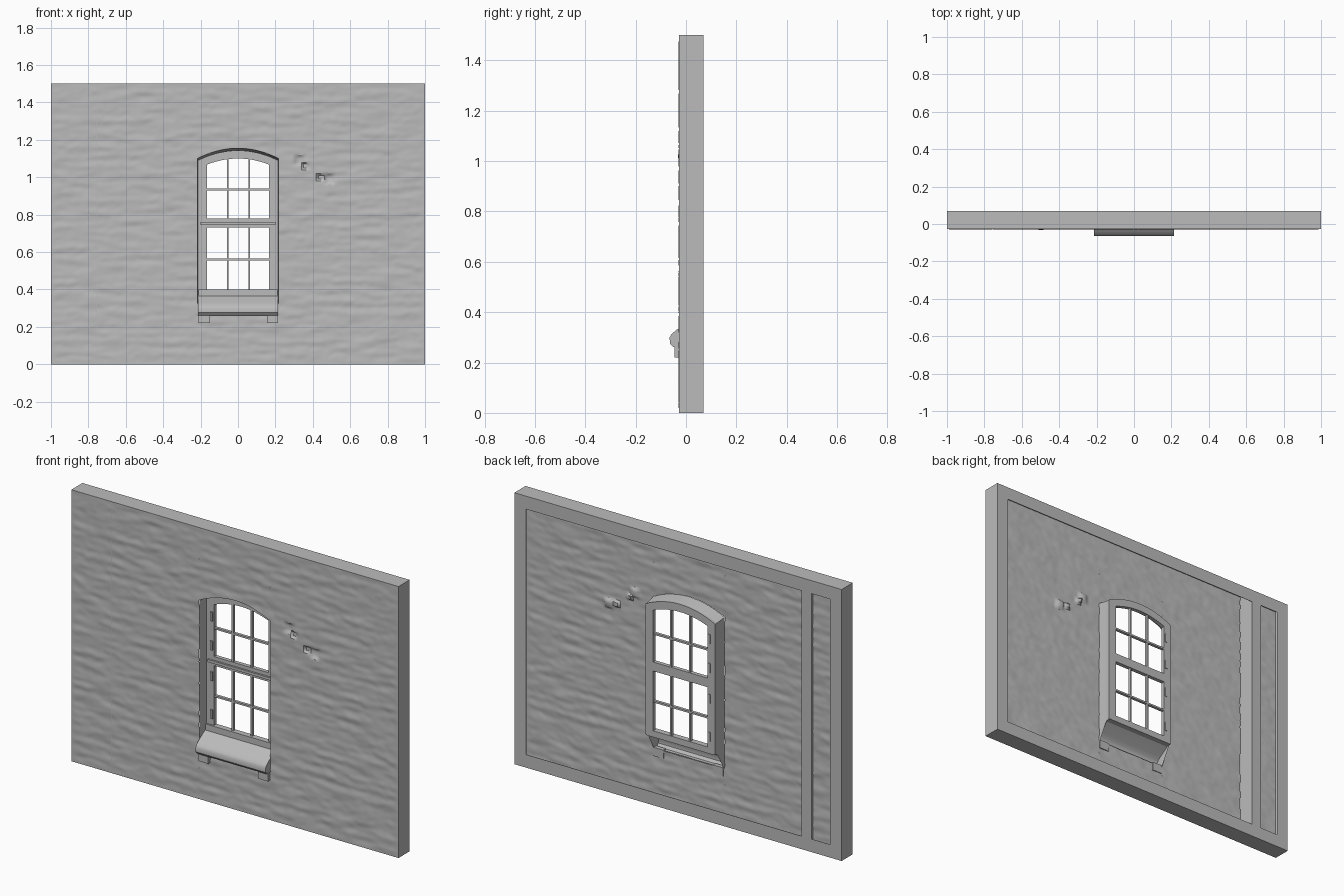
import bpy, bmesh
from mathutils import Vector, noise

cube = bpy.data.objects.get("Cube")
if cube:
    bpy.data.objects.remove(cube, do_unlink=True)

stone = bpy.data.materials.new("stone_grey")
stone.use_nodes = True
GREY = (0.5, 0.5, 0.5, 1)
stone.diffuse_color = GREY
stone.node_tree.nodes["Principled BSDF"].inputs["Base Color"].default_value = GREY

FRONT, BACK = -0.027, 0.07
HALF, TOP = 1.0, 1.5
OPEN_X, OPEN_Z = 0.217, 0.265
SEAM = -0.755


def finish(name, bm, smooth=False):
    bmesh.ops.remove_doubles(bm, verts=bm.verts, dist=0.00005)
    mesh = bpy.data.meshes.new(name)
    bm.to_mesh(mesh)
    bm.free()
    mesh.materials.append(stone)
    obj = bpy.data.objects.new(name, mesh)
    bpy.context.collection.objects.link(obj)
    if smooth:
        bpy.ops.object.select_all(action="DESELECT")
        obj.select_set(True)
        bpy.context.view_layer.objects.active = obj
        bpy.ops.object.shade_smooth_by_angle(angle=0.6)
    return obj


def span(x0, x1, n):
    return [x0 + (x1 - x0) * i / n for i in range(n + 1)]


def strip_solid(name, x0, x1, low, high, y0, y1, n=1):
    """Solid between two height functions, with depth y0 to y1."""
    bm = bmesh.new()
    rings = []
    for x in span(x0, x1, n):
        a, b = low(x), high(x)
        rings.append([bm.verts.new(p) for p in
                      ((x, y0, a), (x, y0, b), (x, y1, b), (x, y1, a))])
    for r, s in zip(rings, rings[1:]):
        for k in range(4):
            m = (k + 1) % 4
            bm.faces.new((r[k], r[m], s[m], s[k]))
    bm.faces.new(rings[0])
    bm.faces.new(rings[-1])
    bmesh.ops.recalc_face_normals(bm, faces=bm.faces)
    return finish(name, bm)


def box(name, x0, x1, z0, z1, y0, y1):
    return strip_solid(name, x0, x1, lambda x: z0, lambda x: z1, y0, y1)


def opening_arch(x):
    return 1.155 - 0.055 * (x / OPEN_X) ** 2


def frame_arch(x):
    return opening_arch(x) - 0.012


def glass_arch(x):
    return 1.1 - 0.033 * (x / 0.167) ** 2


# Weathered masonry relief, with chipped patches beside the window
CHIPS = [(0.33, 1.09, 0.03), (0.36, 1.06, 0.02), (0.44, 1.0, 0.02),
         (0.49, 0.99, 0.03)]


def relief(x, z):
    edge = min(HALF - abs(x), z, TOP - z)
    fade = max(0, min(1, edge / 0.03))
    courses = noise.noise(Vector((x * 7, 0, z * 28))) * 0.004
    grain = noise.noise(Vector((x * 25, 3, z * 40))) * 0.0015
    y = FRONT + (courses + grain) * fade
    for cx, cz, r in CHIPS:
        d = max(abs(x - cx), abs(z - cz))
        y += 0.012 * min(1, 2 * max(0, 1 - d / r))
    return y


def wall_patch(bm, x0, x1, low, high, nx, nz):
    cols = [[bm.verts.new((x, relief(x, z), z)) for z in span(low(x), high(x), nz)]
            for x in span(x0, x1, nx)]
    for a, b in zip(cols, cols[1:]):
        for k in range(nz):
            bm.faces.new((a[k], b[k], b[k + 1], a[k + 1]))


# Front masonry skin around the arched opening
def ground(x):
    return 0


def crest(x):
    return TOP


def sill_line(x):
    return OPEN_Z


bm = bmesh.new()
wall_patch(bm, SEAM, -OPEN_X, ground, crest, 45, 150)
wall_patch(bm, OPEN_X, HALF, ground, crest, 70, 150)
wall_patch(bm, -OPEN_X, OPEN_X, ground, sill_line, 36, 27)
wall_patch(bm, -OPEN_X, OPEN_X, opening_arch, crest, 36, 36)
finish("brick_front", bm, True)

bm = bmesh.new()
wall_patch(bm, -HALF, SEAM - 0.002, ground, crest, 20, 150)
finish("brick_front_end", bm, True)

# Hollow wall: thin outer sides, inner partition and back border
T = 0.002
for side, x in (("left", HALF - T), ("right", -HALF)):
    box("wall_side_" + side, x, x + T, 0, TOP, FRONT, BACK)
box("wall_top", -HALF, HALF, TOP - T, TOP, FRONT, BACK)
box("wall_base", -HALF, HALF, 0, T, FRONT, BACK)
box("inner_partition", SEAM - T, SEAM, 0, TOP, FRONT, BACK)
M = 0.072
for name, x0, x1 in (("right", -HALF, M - HALF), ("divider", -0.816, SEAM),
                     ("left", HALF - M, HALF)):
    box("back_border_" + name, x0, x1, 0, TOP, BACK - T, BACK)
for name, z in (("base", 0), ("top", TOP - M)):
    box("back_border_" + name, -HALF, HALF, z, z + M, BACK - T, BACK)

# Window reveal, tapering inward to the frame
bm = bmesh.new()
path = [(-OPEN_X, None)] + [(x, opening_arch(x)) for x in span(-OPEN_X, OPEN_X, 24)]
path.append((OPEN_X, None))
pairs = []
for x, z in path:
    front_z, back_z = (0.3, 0.375) if z is None else (z, z - 0.012)
    pairs.append((bm.verts.new((x, FRONT, front_z)),
                  bm.verts.new((x * 0.975, 0.045, back_z))))
for (a, b), (c, d) in zip(pairs, pairs[1:]):
    bm.faces.new((a, b, d, c))
finish("window_reveal", bm, True)

# Window frame with arched head, transom and glazing bars
Y0, Y1 = 0.028, 0.05
GLASS = 0.166
strip_solid("frame_right", -0.213, -GLASS, lambda x: 0.37, frame_arch, Y0, Y1, 4)
strip_solid("frame_left", GLASS, 0.213, lambda x: 0.37, frame_arch, Y0, Y1, 4)
strip_solid("frame_head", -GLASS, GLASS, glass_arch, frame_arch, Y0, Y1, 20)
box("transom", -GLASS, GLASS, 0.73, 0.78, Y0, Y1)
box("transom_moulding", -0.2, 0.2, 0.745, 0.76, 0.018, Y0)
box("bottom_rail", -0.21, 0.21, 0.365, 0.4, 0.018, Y1)
for i, x in enumerate((-0.055, 0.06)):
    strip_solid(f"upright_bar_{i}", x - 0.005, x + 0.005, lambda x: 0.4,
                glass_arch, 0.031, 0.047)
for i, z in enumerate((0.56, 0.935)):
    box(f"cross_bar_{i}", -GLASS, GLASS, z - 0.005, z + 0.005, 0.031, 0.047)
for i, z in enumerate((0.46, 0.67, 0.84, 1.0)):
    box(f"hinge_{i}", -0.185, -0.172, z - 0.025, z + 0.025, 0.02, 0.054)

# Sloping sill: an open-backed shell with closed projecting ends
profile = [(0.04, 0.38), (-0.04, 0.328), (-0.058, 0.312), (-0.065, 0.3),
           (-0.064, 0.276), (-0.052, 0.262), (FRONT + 0.002, 0.262)]
bm = bmesh.new()
ends = [[bm.verts.new((x, y, z)) for y, z in profile] for x in (-0.214, 0.214)]
for k in range(len(profile) - 1):
    bm.faces.new((ends[0][k], ends[0][k + 1], ends[1][k + 1], ends[1][k]))
for e in ends:
    bm.faces.new(e)
bmesh.ops.recalc_face_normals(bm, faces=bm.faces)
finish("window_sill", bm, True)

# Stone blocks under the sill ends
for side, x in (("right", -0.21), ("left", 0.155)):
    box("sill_block_" + side, x, x + 0.06, 0.22, 0.268, -0.046, FRONT + 0.004)
